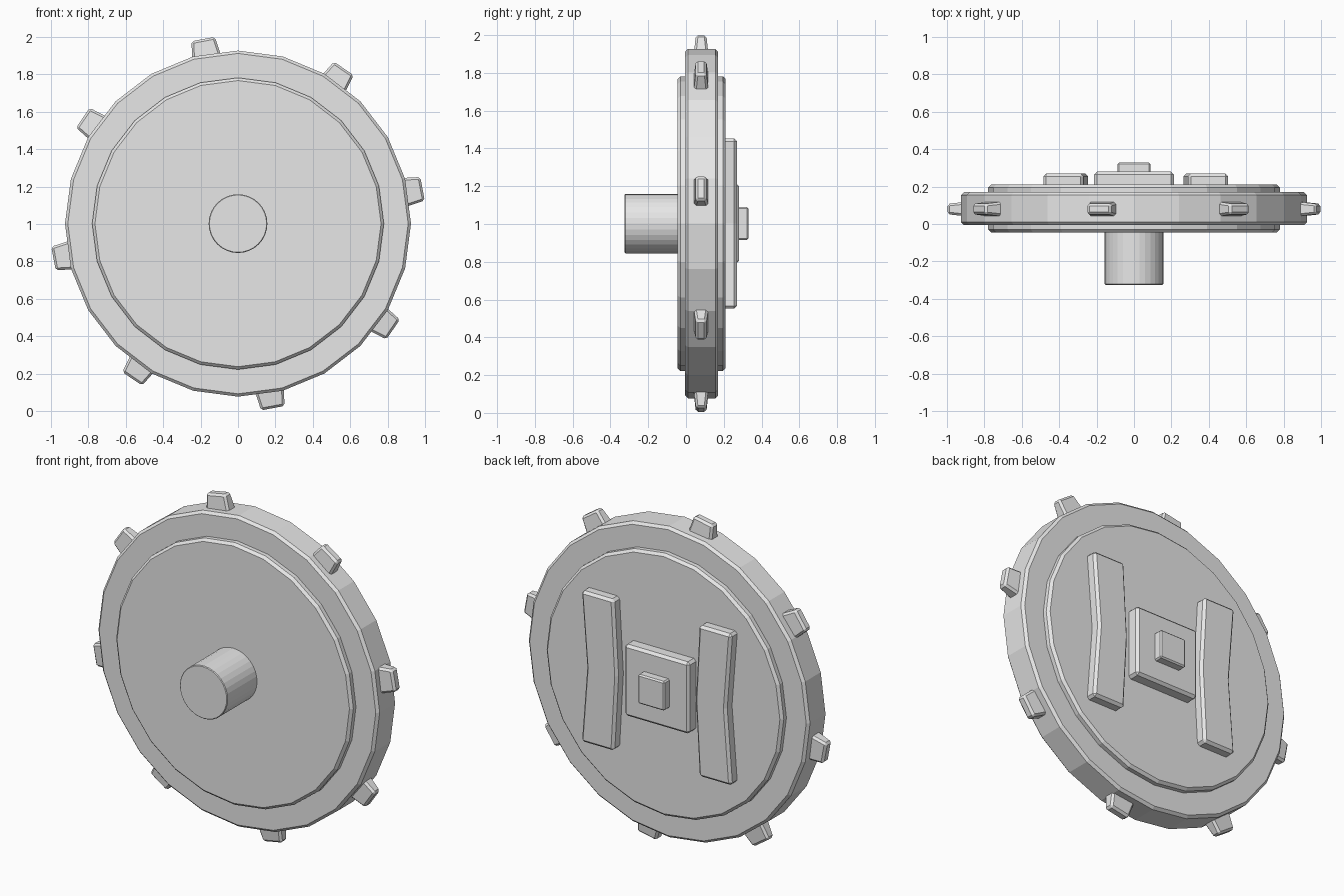
import bpy, bmesh, math
from mathutils import Matrix, Vector

cube = bpy.data.objects.get("Cube")
if cube:
    bpy.data.objects.remove(cube, do_unlink=True)

CENTER_Z = 1.002
SIDES = 24

grey = bpy.data.materials.new("plain grey")
grey.use_nodes = True
GREY = (0.8, 0.8, 0.8, 1)
grey.diffuse_color = GREY
grey.node_tree.nodes["Principled BSDF"].inputs["Base Color"].default_value = GREY


def loft(name, rings, bevel=0.0, limit=30):
    """Closed solid through a list of equal-length point rings."""
    bm = bmesh.new()
    loops = [[bm.verts.new(p) for p in ring] for ring in rings]
    n = len(loops[0])
    for a, b in zip(loops, loops[1:]):
        for i in range(n):
            j = (i + 1) % n
            bm.faces.new((a[i], a[j], b[j], b[i]))
    bm.faces.new(loops[0])
    bm.faces.new(loops[-1])
    bmesh.ops.recalc_face_normals(bm, faces=bm.faces)
    mesh = bpy.data.meshes.new(name)
    bm.to_mesh(mesh)
    bm.free()
    mesh.materials.append(grey)
    obj = bpy.data.objects.new(name, mesh)
    bpy.context.collection.objects.link(obj)
    if bevel:
        mod = obj.modifiers.new("edge bevel", "BEVEL")
        mod.width = bevel
        mod.segments = 1
        mod.limit_method = "ANGLE"
        mod.angle_limit = math.radians(limit)
    return obj


def plate(name, outline, y0, y1, bevel):
    """Flat outline in x and z, given thickness along y."""
    rings = [[(x, y, z + CENTER_Z) for x, z in outline] for y in (y0, y1)]
    return loft(name, rings, bevel)


def circle(radius, sides):
    steps = [2 * math.pi * i / sides for i in range(sides)]
    return [(radius * math.sin(a), radius * math.cos(a)) for a in steps]


def square(half):
    return [(-half, -half), (half, -half), (half, half), (-half, half)]


# Wheel body: wide rim disc with a thicker core disc through it
plate("rim_disc", circle(0.925, SIDES), -0.005, 0.17, 0.015)
plate("core_disc", circle(0.78, SIDES), -0.045, 0.21, 0.015)

# Front axle
plate("axle", circle(0.157, 32), -0.325, 0.0, 0.004)

# Rear hub plate and knob
plate("hub_plate", square(0.213), 0.18, 0.28, 0.015)
plate("hub_knob", square(0.087), 0.25, 0.33, 0.008)

# Rear bars, waisted towards the hub
bar = [(0.28, -0.45), (0.495, -0.45), (0.46, 0), (0.495, 0.45), (0.28, 0.45), (0.255, 0)]
for name, side, shift in (("left_bar", 1, 0.01), ("right_bar", -1, 0.01)):
    plate(name, [(side * x + shift, z) for x, z in bar], 0.18, 0.27, 0.015)

# Tapered teeth around the rim
for i in range(8):
    turn = Matrix.Rotation(math.radians(-10.7 + 45 * i), 4, "Y")
    rings = []
    for radius, half_w, half_t in ((0.86, 0.083, 0.043), (1.004, 0.064, 0.028)):
        rings.append([turn @ Vector((radius, sy * half_t, sz * half_w)) + Vector((0, 0.08, CENTER_Z))
                      for sy, sz in ((-1, -1), (1, -1), (1, 1), (-1, 1))])
    loft("tooth_%d" % (i + 1), rings, 0.012)
